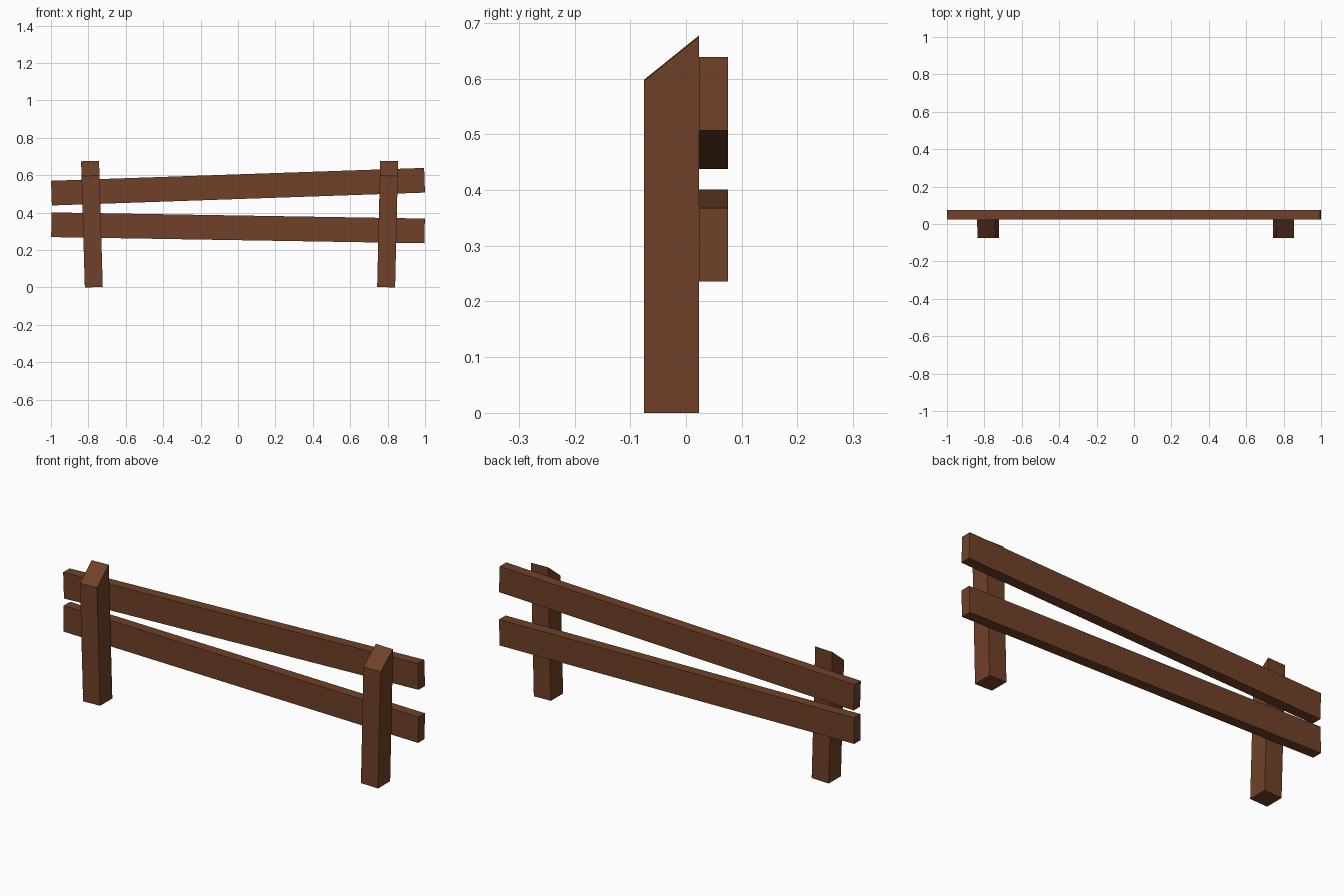
import bpy, bmesh
from math import atan2
from mathutils import Matrix, Vector

if "Cube" in bpy.data.objects:
    bpy.data.objects.remove(bpy.data.objects["Cube"])

wood = bpy.data.materials.new("brown_wood")
wood.diffuse_color = (0.16, 0.053, 0.021, 1)
wood.use_nodes = True
wood.node_tree.nodes["Principled BSDF"].inputs["Base Color"].default_value = wood.diffuse_color

Y_FRONT, Y_JOIN, Y_BACK = -0.075, 0.023, 0.075


def prism(name, profile, width, matrix):
    """Extrude a (y, z) profile along x, centred, then place it."""
    bm = bmesh.new()
    face = bm.faces.new([bm.verts.new((-width / 2, y, z)) for y, z in profile])
    ext = bmesh.ops.extrude_face_region(bm, geom=[face])
    new = [v for v in ext["geom"] if isinstance(v, bmesh.types.BMVert)]
    bmesh.ops.translate(bm, verts=new, vec=(width, 0, 0))
    bmesh.ops.recalc_face_normals(bm, faces=bm.faces)
    bm.transform(matrix)
    mesh = bpy.data.meshes.new(name)
    bm.to_mesh(mesh)
    bm.free()
    mesh.materials.append(wood)
    obj = bpy.data.objects.new(name, mesh)
    bpy.context.collection.objects.link(obj)
    return obj


# Posts: slanted tops, each leaning slightly sideways
post_profile = [(Y_FRONT, 0), (Y_JOIN, 0), (Y_JOIN, 0.675), (Y_FRONT, 0.596)]
for name, x0, x1 in (("left_post", -0.771, -0.791), ("right_post", 0.792, 0.808)):
    lean = atan2(x1 - x0, 0.675)
    place = Matrix.Translation((x0, 0, 0.001)) @ Matrix.Rotation(lean, 4, "Y")
    prism(name, post_profile, 0.096, place)

# Rails: planks tilted in opposite directions behind the posts
h = 0.066
rail_profile = [(Y_JOIN, -h), (Y_BACK, -h), (Y_BACK, h), (Y_JOIN, h)]
for name, z_left, z_right in (("upper_rail", 0.504, 0.573), ("lower_rail", 0.335, 0.302)):
    tilt = -atan2(z_right - z_left, 2)
    place = Matrix.Translation((0, 0, (z_left + z_right) / 2)) @ Matrix.Rotation(tilt, 4, "Y")
    prism(name, rail_profile, 1.996, place)
